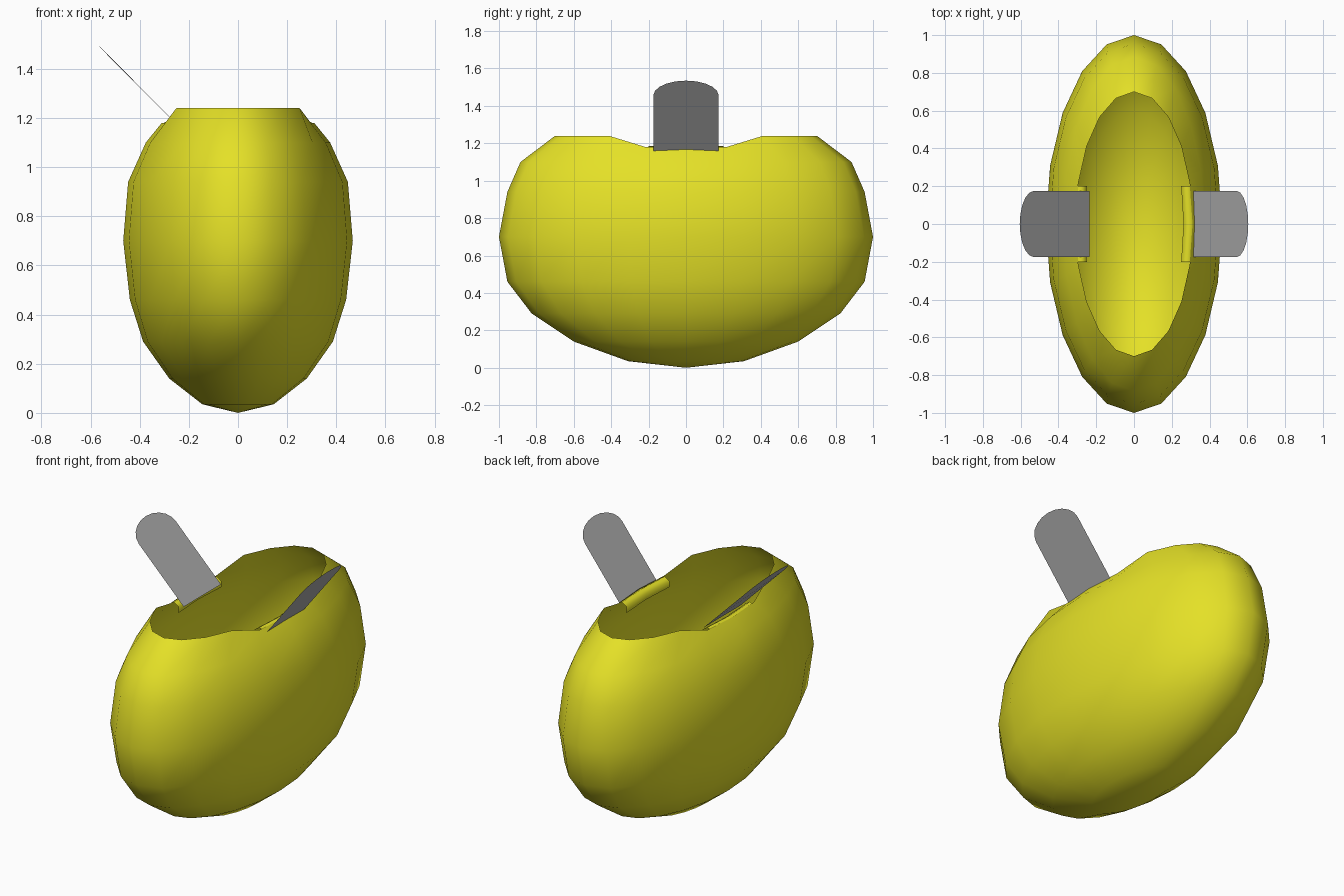
import bpy, bmesh, math

cube = bpy.data.objects.get("Cube")
if cube:
    bpy.data.objects.remove(cube, do_unlink=True)


def material(name, color):
    mat = bpy.data.materials.new(name)
    mat.use_nodes = True
    mat.diffuse_color = color
    bsdf = mat.node_tree.nodes["Principled BSDF"]
    bsdf.inputs["Base Color"].default_value = color
    bsdf.inputs["Roughness"].default_value = 0.8
    return mat


yellow = material("yellow", (0.78, 0.75, 0.02, 1))
grey = material("grey", (0.42, 0.42, 0.42, 1))


def make_object(name, bm, mat, smooth=False):
    mesh = bpy.data.meshes.new(name)
    bm.to_mesh(mesh)
    bm.free()
    mesh.materials.append(mat)
    for poly in mesh.polygons:
        poly.use_smooth = smooth
    obj = bpy.data.objects.new(name, mesh)
    bpy.context.collection.objects.link(obj)
    return obj


# Open bowl: oval rings (height, half length, half width), dipped at the sides of the rim
SEGMENTS = 20
rings = [(0.035, 0.31, 0.145), (0.14, 0.60, 0.28), (0.29, 0.825, 0.386),
         (0.46, 0.955, 0.44), (0.70, 1.0, 0.467), (0.94, 0.955, 0.447),
         (1.10, 0.885, 0.375), (1.24, 0.70, 0.31)]
bm = bmesh.new()
loops = []
for z, length, width in rings:
    loop = []
    for i in range(SEGMENTS):
        a = 2 * math.pi * i / SEGMENTS
        x, y = width * math.sin(a), -length * math.cos(a)
        dip = 0.06 if z > 1.2 and abs(math.cos(a)) < 0.4 else 0
        loop.append(bm.verts.new((x, y, z - dip)))
    loops.append(loop)
pole = bm.verts.new((0, 0, 0))
for i in range(SEGMENTS):
    j = (i + 1) % SEGMENTS
    bm.faces.new((pole, loops[0][j], loops[0][i]))
    for low, high in zip(loops, loops[1:]):
        bm.faces.new((low[i], low[j], high[j], high[i]))
make_object("bowl", bm, yellow, True)


# Folded lip on each side of the rim
def lip(name, side):
    bm = bmesh.new()
    rows = []
    for y, out in ((-0.2, 0), (0, 0.012), (0.2, 0)):
        section = [(0.298, 1.175), (0.28, 1.185), (0.25, 1.165), (0.25, 1.13)]
        rows.append([bm.verts.new((side * (x + out), y, z)) for x, z in section])
    for a, b in zip(rows, rows[1:]):
        for i in range(3):
            bm.faces.new((a[i], a[i + 1], b[i + 1], b[i]))
    bmesh.ops.recalc_face_normals(bm, faces=bm.faces)
    make_object(name, bm, yellow, True)


# Flat leaning paddle with a rounded tip, given by its foot, shoulder and tip
def paddle(name, foot, shoulder, tip, half=0.175):
    bm = bmesh.new()
    points = [(foot[0], -half, foot[1]), (foot[0], half, foot[1])]
    steps = 10
    for i in range(steps + 1):
        a = math.pi * i / steps
        t = math.sin(a)
        points.append((shoulder[0] + t * (tip[0] - shoulder[0]),
                       half * math.cos(a),
                       shoulder[1] + t * (tip[1] - shoulder[1])))
    bm.faces.new([bm.verts.new(p) for p in points])
    bm.normal_update()
    if bm.faces[:][0].normal.z < 0:
        bmesh.ops.reverse_faces(bm, faces=bm.faces[:])
    make_object(name, bm, grey)


lip("left_lip", 1)
lip("right_lip", -1)
paddle("right_paddle", (-0.235, 1.16), (-0.53, 1.455), (-0.605, 1.535))
paddle("left_paddle", (0.315, 1.16), (0.543, 1.455), (0.605, 1.535))
